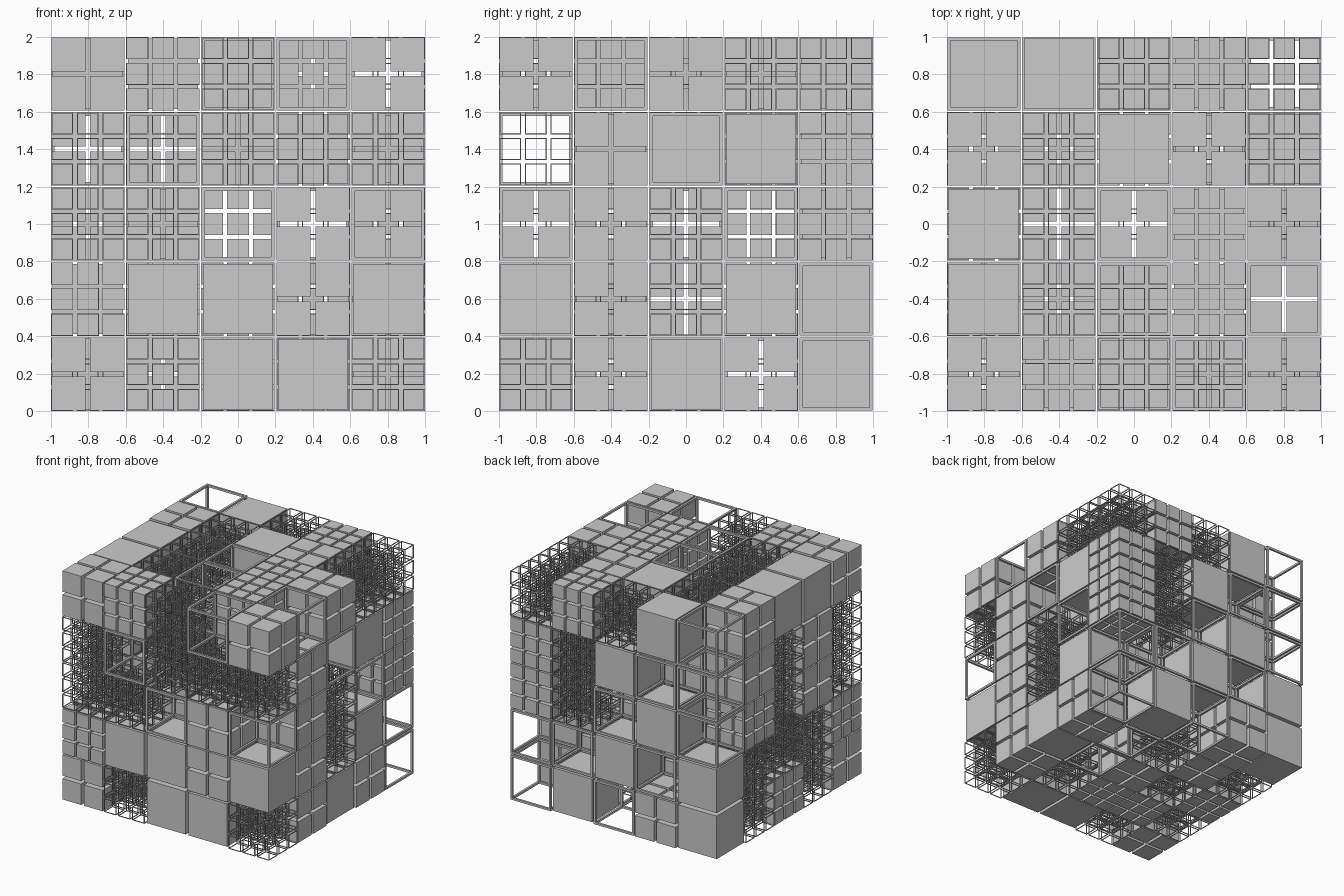
import bpy
from itertools import product

if "Cube" in bpy.data.objects:
    bpy.data.objects.remove(bpy.data.objects["Cube"])

PITCH = 0.4015

# Cell kinds: 1/2/3 = solid cube split 1, 2 or 3 ways; a = single open frame; c = 3x3x3 open frames
# One block per level (bottom first), rows run front to back, letters left to right
LEVELS = [
    "2c11c c33c2 3c2a1 c2ca2 12a1a",
    "31121 c31c2 ccc2c c3c31 1a1aa",
    "cca2a 223c2 c2a2c 3c3aa a1ac3",
    "caccc 2cc12 c221a 223c1 aa1c3",
    "23ca2 1ca3a 1ca32 2c12c a1c3c",
]


def add_box(verts, faces, c, d):
    """Axis-aligned box with centre c and size d."""
    b = len(verts)
    for s in product((-0.5, 0.5), repeat=3):
        verts.append([c[i] + s[i] * d[i] for i in range(3)])
    for f in ((0, 1, 3, 2), (4, 6, 7, 5), (0, 4, 5, 1), (2, 3, 7, 6), (0, 2, 6, 4), (1, 5, 7, 3)):
        faces.append([b + i for i in f])


def add_frame(verts, faces, c, size, bar):
    """Twelve bars along the edges of a cube."""
    off = (size - bar) / 2
    for axis in range(3):
        length = size if axis == 2 else size - 2 * bar
        for s, t in product((-off, off), repeat=2):
            p, d = list(c), [bar] * 3
            p[(axis + 1) % 3] += s
            p[(axis + 2) % 3] += t
            d[axis] = length
            add_box(verts, faces, p, d)


def cell_mesh(name, n, step, size, bar=None):
    verts, faces = [], []
    for idx in product(range(n), repeat=3):
        c = [(i - (n - 1) / 2) * step for i in idx]
        if bar:
            add_frame(verts, faces, c, size, bar)
        else:
            add_box(verts, faces, c, (size,) * 3)
    me = bpy.data.meshes.new(name)
    me.from_pydata(verts, [], faces)
    return me


# Shared cell meshes
KINDS = {
    "1": cell_mesh("solid_cube", 1, 0, 0.375),
    "2": cell_mesh("eight_cubes", 2, 0.208, 0.182),
    "3": cell_mesh("small_cubes", 3, 0.137, 0.116),
    "a": cell_mesh("open_frame", 1, 0, 0.39, 0.018),
    "c": cell_mesh("small_frames", 3, 0.137, 0.118, 0.006),
}

# Place the 5 x 5 x 5 cells
for z, level in enumerate(LEVELS):
    for y, row in enumerate(level.split()):
        for x, kind in enumerate(row):
            me = KINDS[kind]
            ob = bpy.data.objects.new(f"{me.name}_{x}{y}{z}", me)
            ob.location = ((x - 2) * PITCH, (y - 2) * PITCH, 1 + (z - 2) * PITCH)
            bpy.context.collection.objects.link(ob)
